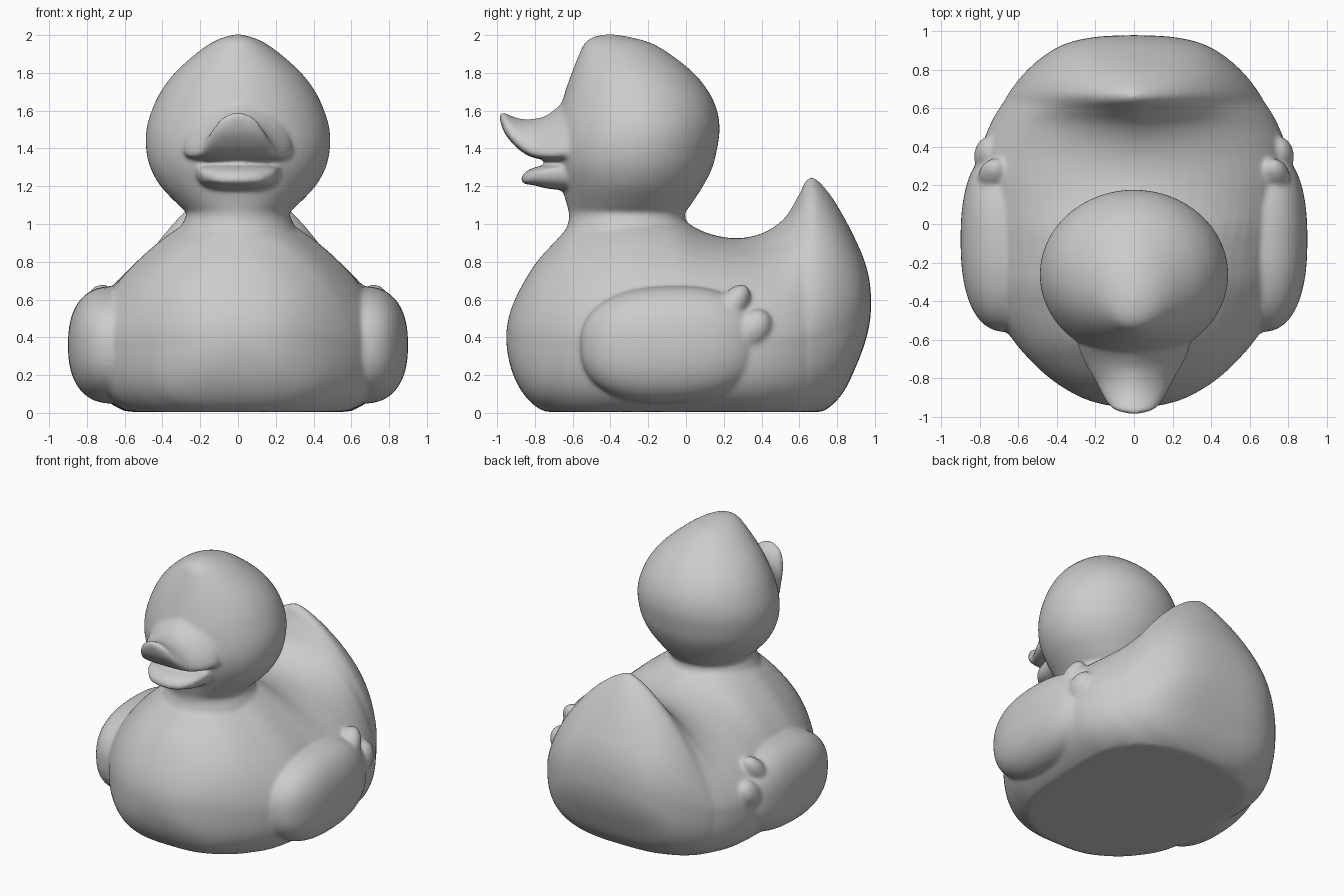
import bpy, bmesh
from math import sin, cos, pi
from mathutils import Vector, Matrix

if "Cube" in bpy.data.objects:
    bpy.data.objects.remove(bpy.data.objects["Cube"])

SIDES, STEPS = 64, 4
parts = []


def power(v, e):
    return (1 if v >= 0 else -1) * abs(v) ** e


def spline(rows):
    """Smooth rows of key values with a Catmull-Rom curve."""
    out = []
    for i in range(len(rows) - 1):
        quad = zip(rows[max(i - 1, 0)], rows[i], rows[i + 1], rows[min(i + 2, len(rows) - 1)])
        quad = list(quad)
        for k in range(STEPS):
            t = k / STEPS
            out.append([0.5 * (2 * b + (c - a) * t + (2 * a - 5 * b + 4 * c - d) * t * t
                               + (3 * b - a - 3 * c + d) * t ** 3) for a, b, c, d in quad])
    return out + [list(rows[-1])]


def add_mesh(name, bm):
    bmesh.ops.recalc_face_normals(bm, faces=bm.faces)
    me = bpy.data.meshes.new(name)
    bm.to_mesh(me)
    bm.free()
    ob = bpy.data.objects.new(name, me)
    bpy.context.collection.objects.link(ob)
    parts.append(ob)


def loft(name, rows, section):
    bm = bmesh.new()
    rings = []
    for row in spline(rows):
        rings.append([bm.verts.new(section(2 * pi * i / SIDES, *row)) for i in range(SIDES)])
    for a, b in zip(rings, rings[1:]):
        for i in range(SIDES):
            j = (i + 1) % SIDES
            bm.faces.new((a[i], a[j], b[j], b[i]))
    bm.faces.new(rings[0])
    bm.faces.new(rings[-1])
    add_mesh(name, bm)


def upright(a, y, w, low, mid, top, p=2.0, q=3.0):
    """Cross-section across y: peaked above mid, squarer below."""
    c, s = cos(a), sin(a)
    e = 2 / (p if s > 0 else q)
    h = top - mid if s > 0 else mid - low
    return (w * power(c, e), y, max(0.005, mid + h * power(s, e)))


def level(a, z, w, front, back):
    """Cross-section across z: ellipse between front and back."""
    return (w * cos(a), (front + back) / 2 + (back - front) / 2 * sin(a), z)


def blob(name, centre, radii, tilt=0.0, e=2.0):
    """Rounded superellipsoid, tilted about x."""
    bm = bmesh.new()
    bmesh.ops.create_icosphere(bm, subdivisions=5, radius=1)
    for v in bm.verts:
        n = sum(abs(k) ** e for k in v.co) ** (1 / e)
        v.co = Vector(k / n * r for k, r in zip(v.co, radii))
    bm.transform(Matrix.Translation(centre) @ Matrix.Rotation(tilt, 4, 'X'))
    add_mesh(name, bm)


# Body with raised tail: y, half width, bottom, widest height, top, roundness
loft("body", [
    (-.952, .02, .38, .40, .42, 2), (-.94, .14, .29, .40, .50, 2), (-.91, .25, .19, .40, .59, 2),
    (-.86, .35, .10, .39, .69, 2), (-.79, .45, .03, .38, .80, 1.9), (-.70, .545, -.01, .38, .90, 1.8),
    (-.60, .63, -.04, .38, 1.0, 1.65), (-.45, .73, -.06, .38, 1.08, 1.5), (-.30, .78, -.06, .38, 1.11, 1.5),
    (-.10, .80, -.06, .38, 1.07, 1.55), (.08, .81, -.06, .38, .965, 1.75), (.25, .81, -.06, .38, .925, 1.85),
    (.40, .79, -.06, .38, .95, 1.75), (.52, .745, -.05, .39, 1.03, 1.6), (.60, .70, -.04, .40, 1.16, 1.45),
    (.635, .675, -.03, .41, 1.23, 1.4), (.68, .65, -.01, .42, 1.245, 1.45), (.76, .59, .03, .45, 1.16, 1.6),
    (.84, .51, .12, .48, 1.03, 1.8), (.91, .41, .27, .52, .89, 2), (.95, .31, .38, .55, .79, 2),
    (.973, .18, .48, .57, .69, 2), (.98, .03, .56, .58, .60, 2)], upright)

# Head and neck: z, half width, front, back
loft("head", [
    (.88, .33, -.65, .03), (.97, .31, -.635, .02), (1.02, .285, -.62, .0), (1.06, .275, -.62, -.005),
    (1.10, .315, -.63, .025), (1.20, .41, -.66, .09), (1.30, .465, -.69, .14), (1.40, .487, -.70, .165),
    (1.50, .485, -.69, .178), (1.60, .457, -.67, .165), (1.70, .41, -.64, .12), (1.80, .335, -.605, .04),
    (1.90, .225, -.565, -.085), (1.96, .14, -.535, -.19), (1.99, .07, -.49, -.30), (2.004, .01, -.43, -.38)],
    level)

# Upturned upper bill and shorter lower bill
loft("upper_bill", [
    (-.52, .28, 1.33, 1.40, 1.70, 1.8), (-.62, .29, 1.33, 1.39, 1.67, 1.7), (-.69, .27, 1.335, 1.375, 1.61, 1.6),
    (-.75, .24, 1.34, 1.37, 1.57, 1.6), (-.82, .20, 1.355, 1.38, 1.556, 1.6), (-.88, .17, 1.39, 1.42, 1.558, 1.7),
    (-.93, .14, 1.44, 1.47, 1.575, 1.8), (-.965, .10, 1.49, 1.53, 1.59, 2), (-.985, .03, 1.55, 1.565, 1.585, 2)],
    upright)
loft("lower_bill", [
    (-.55, .22, 1.17, 1.29, 1.33), (-.66, .22, 1.18, 1.29, 1.325), (-.75, .20, 1.19, 1.28, 1.312),
    (-.80, .17, 1.205, 1.26, 1.30), (-.845, .12, 1.21, 1.24, 1.28), (-.873, .04, 1.22, 1.235, 1.25)], upright)

# Wings with two upturned feather tips on each side
for side, label in ((-1, "left"), (1, "right")):
    blob("wing_" + label, (side * .66, -.08, .36), (.24, .48, .31), .03, 2.4)
    blob("feather_high_" + label, (side * .72, .235, .55), (.09, .075, .15), -.6)
    blob("feather_low_" + label, (side * .75, .35, .44), (.08, .09, .12), -.7)

# Fuse all parts into one soft moulded skin
bpy.ops.object.select_all(action='DESELECT')
for ob in parts:
    ob.select_set(True)
bpy.context.view_layer.objects.active = parts[0]
bpy.ops.object.join()
duck = bpy.context.view_layer.objects.active
duck.name = "bath_duck"
fuse = duck.modifiers.new("fuse", 'REMESH')
fuse.mode = 'VOXEL'
fuse.voxel_size = .012
fuse.use_smooth_shade = True
soften = duck.modifiers.new("soften", 'SMOOTH')
soften.factor = .5
soften.iterations = 12
